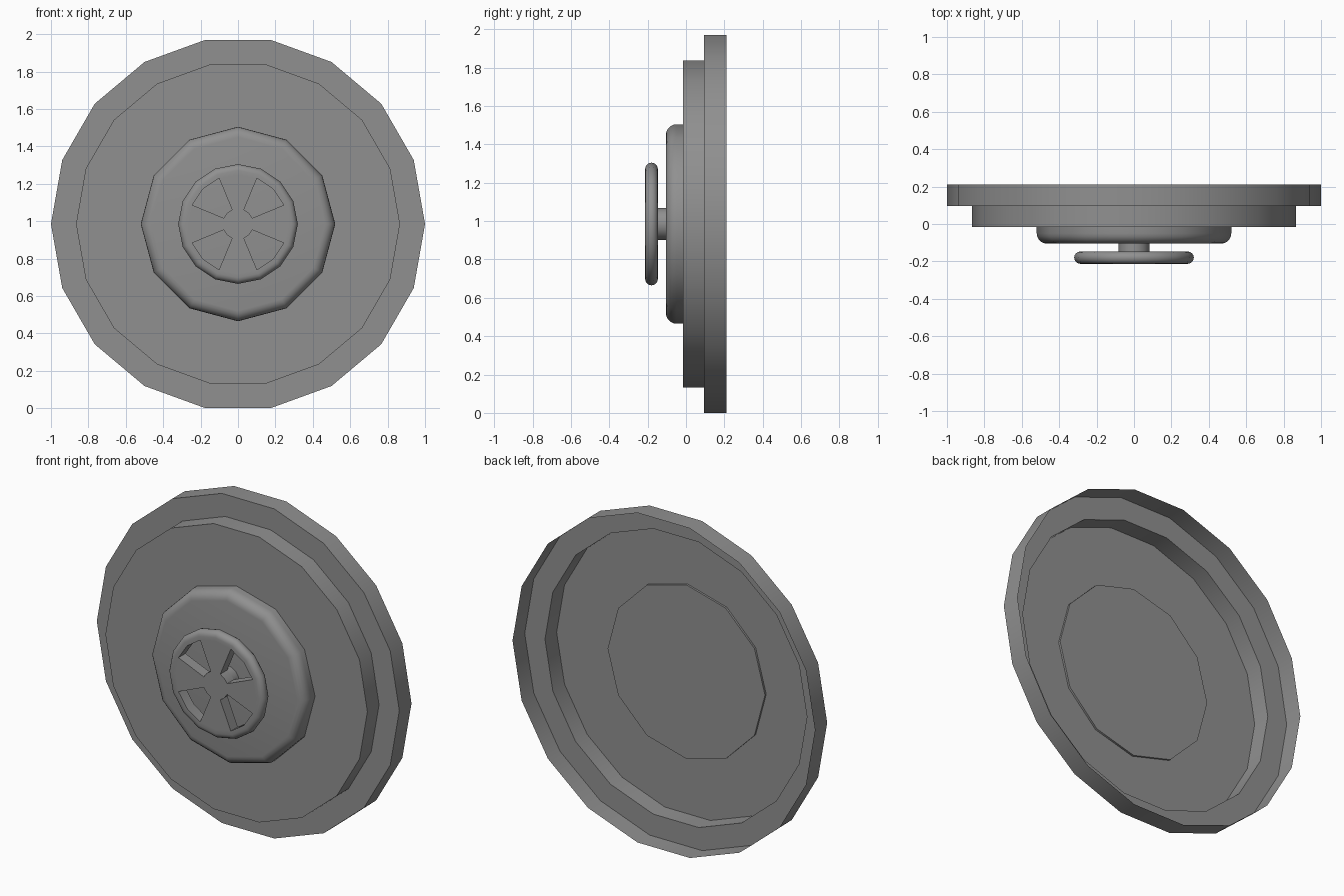
import bpy, bmesh
from math import cos, sin, pi, radians

cube = bpy.data.objects.get("Cube")
if cube:
    bpy.data.objects.remove(cube, do_unlink=True)

CENTRE_Z = 0.985

steel = bpy.data.materials.new("grey_steel")
steel.use_nodes = True
steel.diffuse_color = (0.28, 0.28, 0.28, 1)
steel.node_tree.nodes["Principled BSDF"].inputs["Base Color"].default_value = (0.28, 0.28, 0.28, 1)


def lathe(profile, sides):
    """Spin (radius, y) points round the y axis; radius 0 makes a pole."""
    bm = bmesh.new()
    rings = []
    for r, y in profile:
        if r == 0:
            rings.append([bm.verts.new((0, y, 0))] * sides)
        else:
            rings.append([bm.verts.new((r * cos(2 * pi * j / sides), y, r * sin(2 * pi * j / sides)))
                          for j in range(sides)])
    for a, b in zip(rings, rings[1:]):
        for j in range(sides):
            k = (j + 1) % sides
            corners = list(dict.fromkeys((a[j], b[j], b[k], a[k])))
            bm.faces.new(corners)
    return bm


def arc(r, y, radius, start, end, steps=5):
    """Rounded corner centred on (r, y); 0 degrees points outward, -90 to the front."""
    angles = [radians(start + (end - start) * i / steps) for i in range(steps + 1)]
    return [(r + radius * cos(t), y + radius * sin(t)) for t in angles]


def finish(name, bm):
    mesh = bpy.data.meshes.new(name)
    bm.to_mesh(mesh)
    bm.free()
    mesh.materials.append(steel)
    obj = bpy.data.objects.new(name, mesh)
    obj.location.z = CENTRE_Z
    bpy.context.collection.objects.link(obj)
    bpy.ops.object.select_all(action='DESELECT')
    obj.select_set(True)
    bpy.context.view_layer.objects.active = obj
    bpy.ops.object.shade_smooth_by_angle(angle=radians(35))
    return obj


# Stepped door shell, open at the back
finish("door_shell", lathe(
    [(0, -0.015), (0.866, -0.015), (0.866, 0.095), (1, 0.095), (1, 0.21)], 18))

# Raised boss with a rounded front edge
finish("centre_boss", lathe(
    [(0, -0.105)] + arc(0.465, -0.05, 0.055, -90, 0) + [(0.52, -0.003), (0, -0.003)], 12))

# Shaft between boss and wheel
finish("wheel_shaft", lathe([(0, -0.15), (0.083, -0.15), (0.083, -0.1), (0, -0.1)], 16))

# Hand wheel with rounded rim and four openings
HUB, RIM = 0.083, 0.265
FRONT, BACK = -0.213, -0.147
round_r = (BACK - FRONT) / 2
wheel = lathe([(0, FRONT), (HUB, FRONT), (RIM, FRONT)]
              + arc(0.32 - round_r, (FRONT + BACK) / 2, round_r, -90, 90, 8)
              + [(RIM, BACK), (HUB, BACK), (0, BACK)], 16)


def in_opening(face):
    c = face.calc_center_median()
    radius = (c.x ** 2 + c.z ** 2) ** 0.5
    diagonal = min(abs(c.x), abs(c.z)) > 0.45 * max(abs(c.x), abs(c.z))
    return HUB < radius < RIM - 0.02 and diagonal


bmesh.ops.delete(wheel, geom=[f for f in wheel.faces if in_opening(f)], context='FACES')
border = [e for e in wheel.edges if e.is_boundary]
for sx in (-1, 1):
    for sz in (-1, 1):
        loop = [e for e in border
                if sum(v.co.x for v in e.verts) * sx > 0 and sum(v.co.z for v in e.verts) * sz > 0]
        bmesh.ops.bridge_loops(wheel, edges=loop)
bmesh.ops.recalc_face_normals(wheel, faces=wheel.faces)
finish("hand_wheel", wheel)
